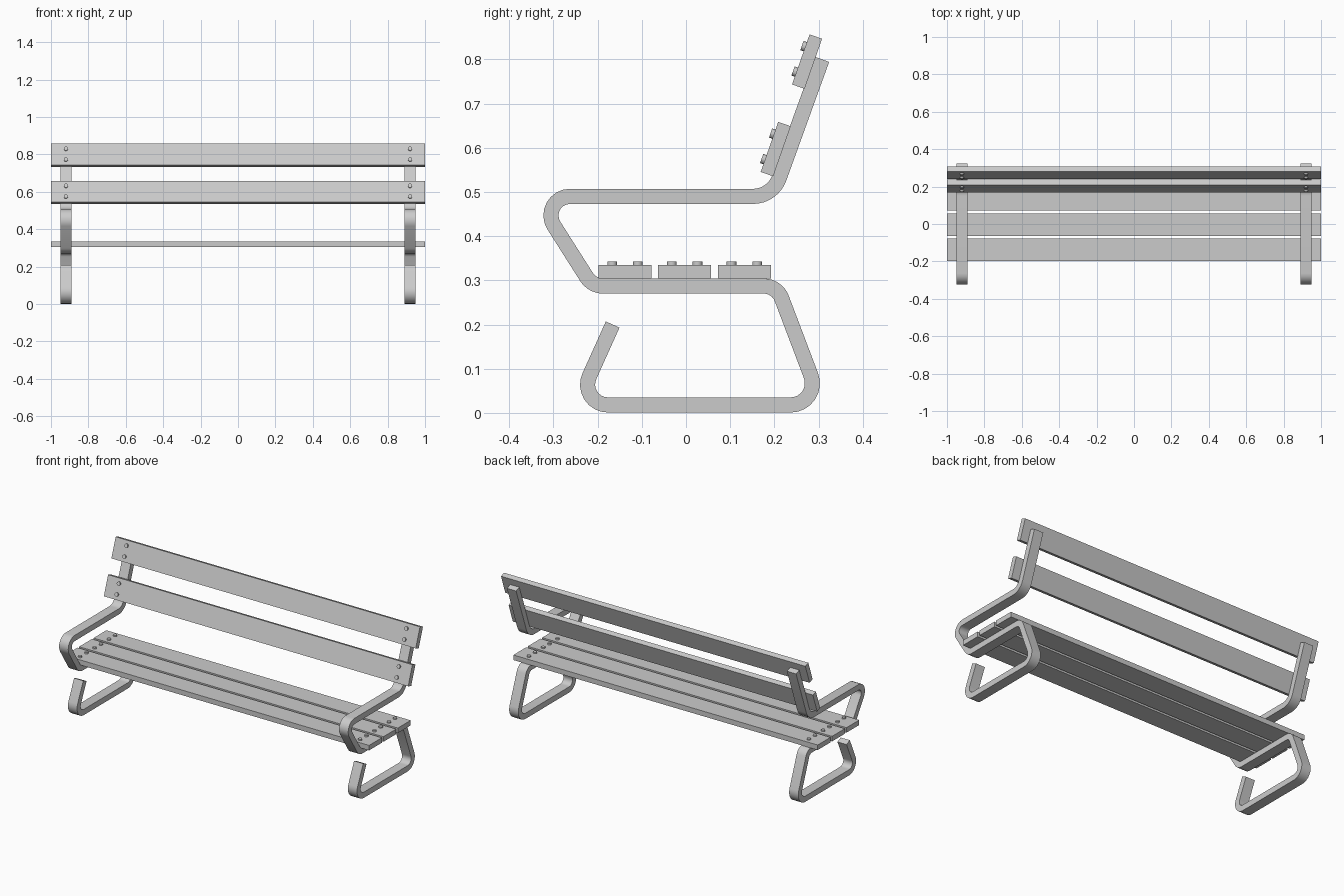
import bpy, bmesh
from math import radians, tan, sin, cos
from mathutils import Vector, Matrix

if "Cube" in bpy.data.objects:
    bpy.data.objects.remove(bpy.data.objects["Cube"])

BAR_X, BAR_W, BAR_T = 0.92, 0.06, 0.034
TILT = radians(-19.3)


def finish(name, bm, smooth=True):
    bmesh.ops.recalc_face_normals(bm, faces=bm.faces)
    me = bpy.data.meshes.new(name)
    bm.to_mesh(me)
    bm.free()
    if smooth:
        me.shade_smooth()
        me.set_sharp_from_angle(angle=radians(35))
    ob = bpy.data.objects.new(name, me)
    bpy.context.collection.objects.link(ob)
    return ob


def fillet(corners, seg=8):
    """Round the corners (y, z, radius) of an open path."""
    pts = [Vector(c[:2]) for c in corners]
    out = [pts[0]]
    for i in range(1, len(pts) - 1):
        p, r = pts[i], corners[i][2]
        a, b = (pts[i - 1] - p).normalized(), (pts[i + 1] - p).normalized()
        half = a.angle(b) / 2
        centre = p + (a + b).normalized() * (r / sin(half))
        v0 = p + a * (r / tan(half)) - centre
        v1 = p + b * (r / tan(half)) - centre
        sweep = v0.angle(v1)
        for k in range(seg + 1):
            t = k / seg
            out.append(centre + (v0 * sin((1 - t) * sweep) + v1 * sin(t * sweep)) / sin(sweep))
    return out + [pts[-1]]


def bent_bar(name, path, x):
    """Sweep a flat rectangular section along a path in the yz plane."""
    bm = bmesh.new()
    rings = []
    for i, p in enumerate(path):
        d0 = (p - path[max(i - 1, 0)]).normalized()
        d1 = (path[min(i + 1, len(path) - 1)] - p).normalized()
        d = (d0 + d1).normalized()
        n = Vector((-d.y, d.x))
        ref = d1 if d1.length else d0
        off = n * (BAR_T / 2 / max(d.dot(ref), 0.5))
        rings.append([bm.verts.new((x + sx * BAR_W / 2, p.x + s * off.x, p.y + s * off.y))
                      for sx, s in ((-1, -1), (1, -1), (1, 1), (-1, 1))])
    for a, b in zip(rings, rings[1:]):
        for j in range(4):
            k = (j + 1) % 4
            bm.faces.new((a[j], a[k], b[k], b[j]))
    bm.faces.new(rings[0])
    bm.faces.new(rings[-1])
    return finish(name, bm)


def slat(name, y, z, angle, bolt_gap):
    """Plank with its bolts; local y is plank width, local z its face normal."""
    place = Matrix.Translation((0, y, z)) @ Matrix.Rotation(angle, 4, 'X')
    bm = bmesh.new()
    bmesh.ops.create_cube(bm, size=1, matrix=Matrix.Diagonal((2, 0.12, 0.03, 1)))
    finish(name, bm, False).matrix_world = place
    bm = bmesh.new()
    for sx in (-1, 1):
        for sy in (-1, 1):
            bmesh.ops.create_cone(bm, cap_ends=True, segments=16, radius1=0.011, radius2=0.011,
                                  depth=0.016, matrix=Matrix.Translation(
                                      (sx * BAR_X, sy * bolt_gap / 2, 0.015)))
    finish(name + "_bolts", bm).matrix_world = place


# Bent side frames: foot, rear leg, seat rail, arm rest, back post
frame = fillet([
    (-0.166, 0.200, 0), (-0.248, 0.018, 0.046), (0.308, 0.018, 0.049),
    (0.206, 0.287, 0.043), (-0.212, 0.287, 0.045), (-0.341, 0.490, 0.043),
    (0.196, 0.490, 0.063), (0.308, 0.800, 0)])
bent_bar("left_frame", frame, -BAR_X)
bent_bar("right_frame", frame, BAR_X)

# Seat slats
for i, y in enumerate((-0.138, -0.003, 0.132)):
    slat(f"seat_slat_{i + 1}", y, 0.3195, 0, 0.058)

# Back slats, leaning with the posts
for label, y, z in (("lower", 0.203, 0.597), ("upper", 0.274, 0.795)):
    slat(f"{label}_back_slat", y, z, radians(90) + TILT, 0.061)
